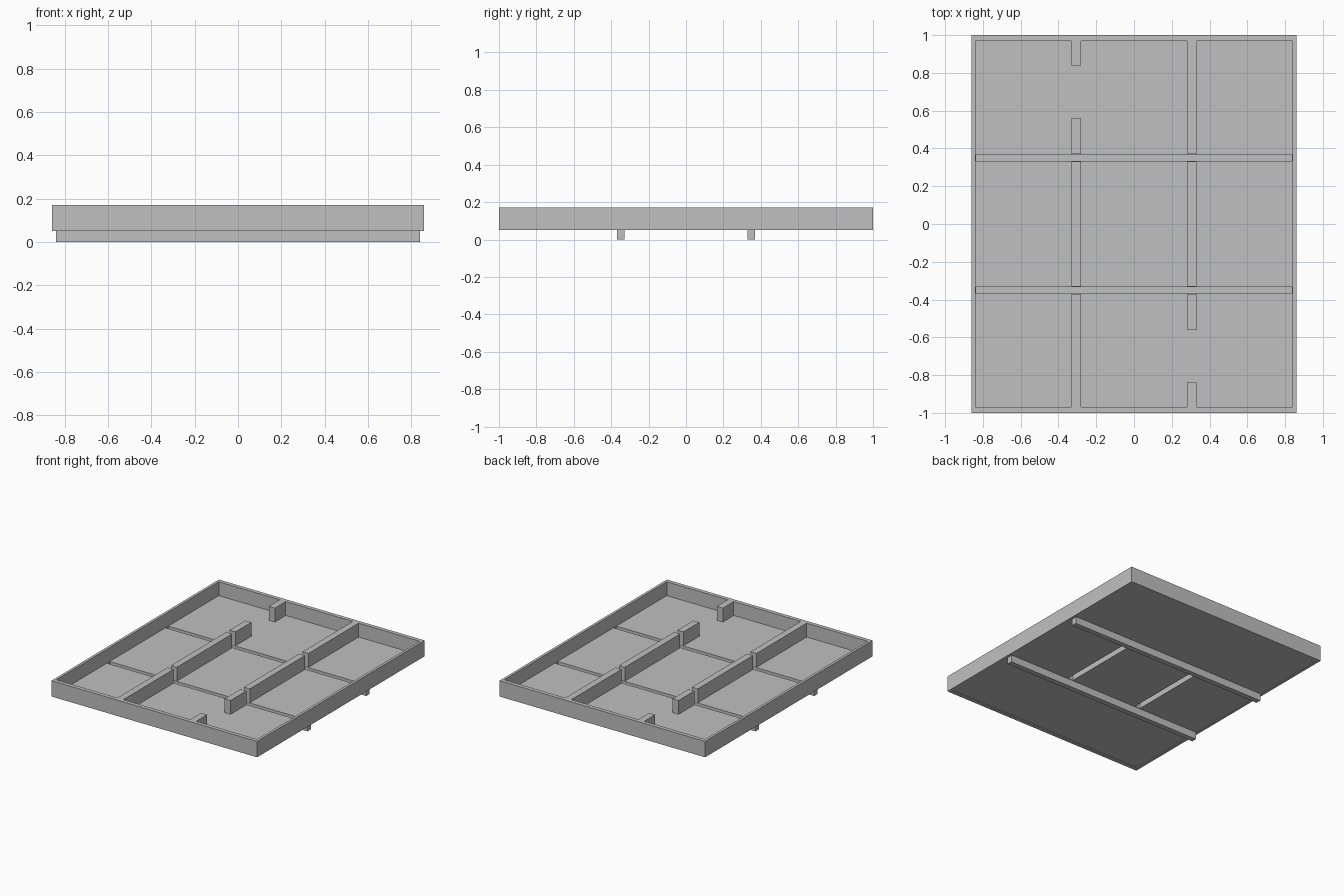
import bpy
import bmesh
from mathutils import Matrix, Vector

cube = bpy.data.objects.get("Cube")
if cube:
    bpy.data.objects.remove(cube, do_unlink=True)

grey = bpy.data.materials.new("light_grey")
grey.use_nodes = True
grey.diffuse_color = (0.53, 0.53, 0.53, 1)
bsdf = next(n for n in grey.node_tree.nodes if n.type == "BSDF_PRINCIPLED")
bsdf.inputs["Base Color"].default_value = grey.diffuse_color

# Main dimensions
HALF_X, HALF_Y = 0.86, 1.0
IN_X, IN_Y = 0.84, 0.97
RIM_LOW, TOP = 0.05, 0.17
FLOOR_LOW, FLOOR_TOP = 0.055, 0.065
CH_IN, CH_OUT = 0.33, 0.37
DIV_IN, DIV_OUT = 0.28, 0.33
SKIN = 0.003


def build(name, boxes, turn=False):
    """One object from (x0, x1, y0, y1, z0, z1) boxes, optionally half-turned."""
    bm = bmesh.new()
    for x0, x1, y0, y1, z0, z1 in boxes:
        size = Vector((x1 - x0, y1 - y0, z1 - z0))
        mid = Vector((x0 + x1, y0 + y1, z0 + z1)) / 2
        bmesh.ops.create_cube(
            bm, size=1, matrix=Matrix.Translation(mid) @ Matrix.Diagonal(size).to_4x4())
    if turn:
        bm.transform(Matrix.Rotation(3.14159265, 4, "Z"))
    mesh = bpy.data.meshes.new(name)
    bm.to_mesh(mesh)
    bm.free()
    mesh.materials.append(grey)
    obj = bpy.data.objects.new(name, mesh)
    bpy.context.collection.objects.link(obj)
    return obj


# Outer rim
build("rim", [
    (-HALF_X, HALF_X, -HALF_Y, -IN_Y, RIM_LOW, TOP),
    (-HALF_X, HALF_X, IN_Y, HALF_Y, RIM_LOW, TOP),
    (-HALF_X, -IN_X, -IN_Y, IN_Y, RIM_LOW, TOP),
    (IN_X, HALF_X, -IN_Y, IN_Y, RIM_LOW, TOP),
])

# Floor panels, parted by the channels and the hollow dividers
build("floor", [
    (-IN_X, IN_X, -IN_Y, -CH_OUT, FLOOR_LOW, FLOOR_TOP),
    (-IN_X, IN_X, CH_OUT, IN_Y, FLOOR_LOW, FLOOR_TOP),
    (-IN_X, -DIV_OUT, -CH_IN, CH_IN, FLOOR_LOW, FLOOR_TOP),
    (-DIV_IN, DIV_IN, -CH_IN, CH_IN, FLOOR_LOW, FLOOR_TOP),
    (DIV_OUT, IN_X, -CH_IN, CH_IN, FLOOR_LOW, FLOOR_TOP),
])

for turn, side in ((False, "front"), (True, "back")):
    # Cross channel, open on top and standing below the floor
    a, b = -CH_OUT, -CH_IN
    build(side + "_channel", [
        (-IN_X, IN_X, a, b, 0, SKIN),
        (-IN_X, IN_X, a, a + SKIN, SKIN, FLOOR_TOP),
        (-IN_X, IN_X, b - SKIN, b, SKIN, FLOOR_TOP),
        (-IN_X, -IN_X + SKIN, a + SKIN, b - SKIN, SKIN, FLOOR_TOP),
        (IN_X - SKIN, IN_X, a + SKIN, b - SKIN, SKIN, FLOOR_TOP),
    ], turn)

for turn, side in ((False, "right"), (True, "left")):
    # Long divider pieces with a doorway gap
    a, b = -DIV_OUT, -DIV_IN
    build(side + "_divider", [
        (a, b, -IN_Y, -CH_OUT, FLOOR_TOP, TOP),
        (a, b, CH_OUT, 0.56, FLOOR_TOP, TOP),
        (a, b, 0.84, IN_Y, FLOOR_TOP, TOP),
    ], turn)
    # Middle divider piece, hollow from below
    build(side + "_middle_divider", [
        (a, b, -CH_IN, CH_IN, TOP - SKIN, TOP),
        (a, a + SKIN, -CH_IN, CH_IN, FLOOR_LOW, TOP - SKIN),
        (b - SKIN, b, -CH_IN, CH_IN, FLOOR_LOW, TOP - SKIN),
        (a + SKIN, b - SKIN, -CH_IN, -CH_IN + SKIN, FLOOR_LOW, TOP - SKIN),
        (a + SKIN, b - SKIN, CH_IN - SKIN, CH_IN, FLOOR_LOW, TOP - SKIN),
    ], turn)
